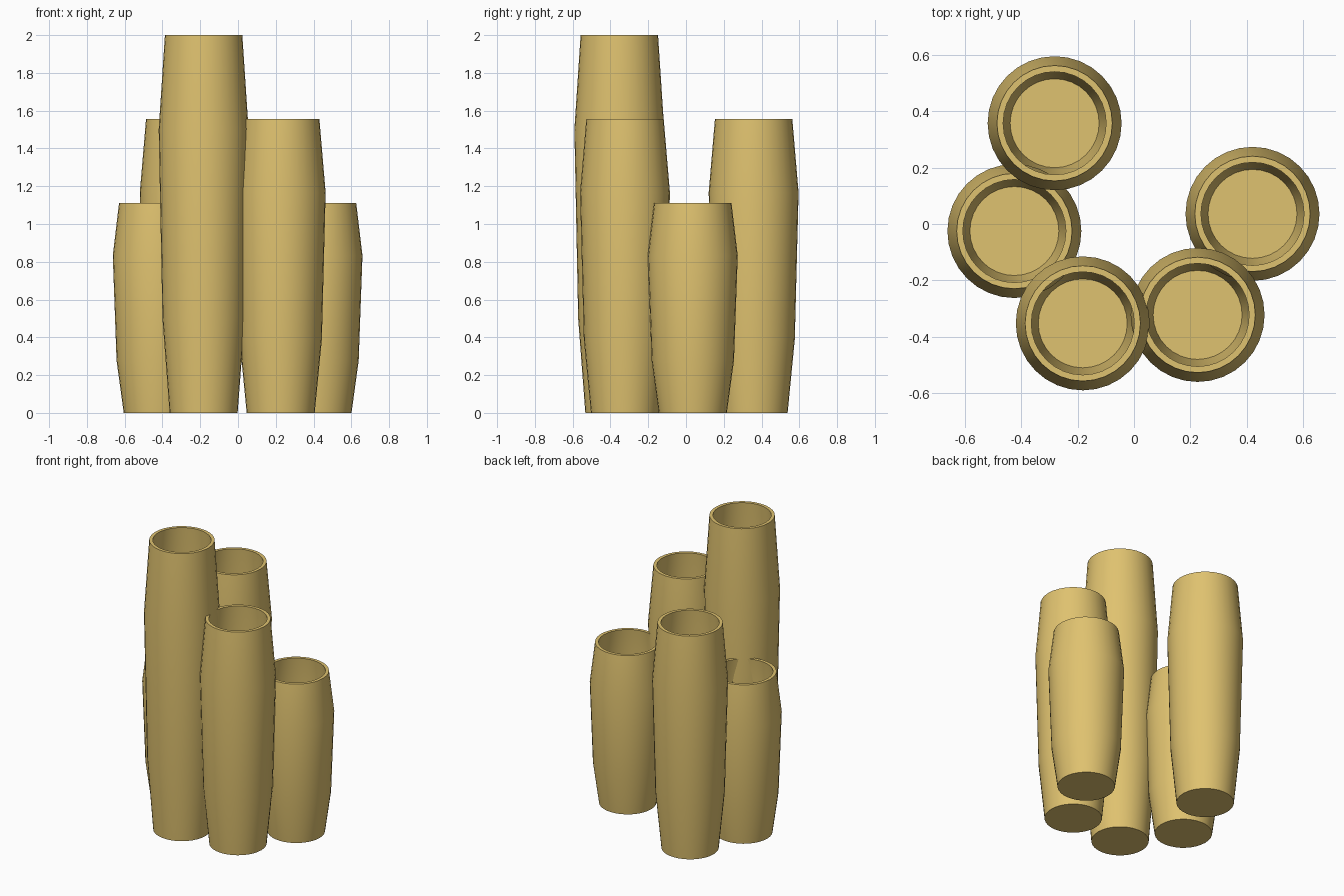
import bpy
import bmesh
from math import cos, sin, tau, radians

cube = bpy.data.objects.get("Cube")
if cube:
    bpy.data.objects.remove(cube, do_unlink=True)

SIDES = 32
WALL = 0.022
FLOOR = 0.02

# Outer silhouette: radius at each fraction of the tube's height
OUTLINE = [(0.18, 0.0), (0.218, 0.25), (0.238, 0.75), (0.205, 1.0)]

gold = bpy.data.materials.new("warm_gold")
gold.use_nodes = True
color = (0.74, 0.54, 0.16, 1.0)
gold.diffuse_color = color
shader = gold.node_tree.nodes["Principled BSDF"]
shader.inputs["Base Color"].default_value = color
shader.inputs["Roughness"].default_value = 0.5


def make_tube(name, x, y, height):
    """Lathe a hollow, closed-bottom tube that swells and tapers to its rim."""
    outer = [(r, f * height) for r, f in OUTLINE]
    inner = [(r - WALL, max(z, FLOOR)) for r, z in reversed(outer)]

    bm = bmesh.new()
    rings = []
    for r, z in outer + inner:
        rings.append([bm.verts.new((r * cos(tau * i / SIDES), r * sin(tau * i / SIDES), z))
                      for i in range(SIDES)])
    for low, high in zip(rings, rings[1:]):
        for i in range(SIDES):
            j = (i + 1) % SIDES
            bm.faces.new((low[i], low[j], high[j], high[i]))

    # Underside and inner floor
    bm.faces.new(list(reversed(rings[0])))
    bm.faces.new(rings[-1])
    bmesh.ops.recalc_face_normals(bm, faces=bm.faces)

    mesh = bpy.data.meshes.new(name)
    bm.to_mesh(mesh)
    bm.free()
    mesh.materials.append(gold)
    tube = bpy.data.objects.new(name, mesh)
    tube.location = (x, y, 0)
    bpy.context.collection.objects.link(tube)

    bpy.ops.object.select_all(action="DESELECT")
    tube.select_set(True)
    bpy.context.view_layer.objects.active = tube
    bpy.ops.object.shade_smooth_by_angle(angle=radians(40))


# Cluster of five tubes in three heights
SHORT, MEDIUM, TALL = 1.11, 1.555, 2.0
make_tube("back_tube", -0.282, 0.358, MEDIUM)
make_tube("right_tube", -0.425, -0.025, SHORT)
make_tube("front_right_tube", -0.182, -0.353, TALL)
make_tube("front_left_tube", 0.226, -0.323, MEDIUM)
make_tube("left_tube", 0.421, 0.036, SHORT)
